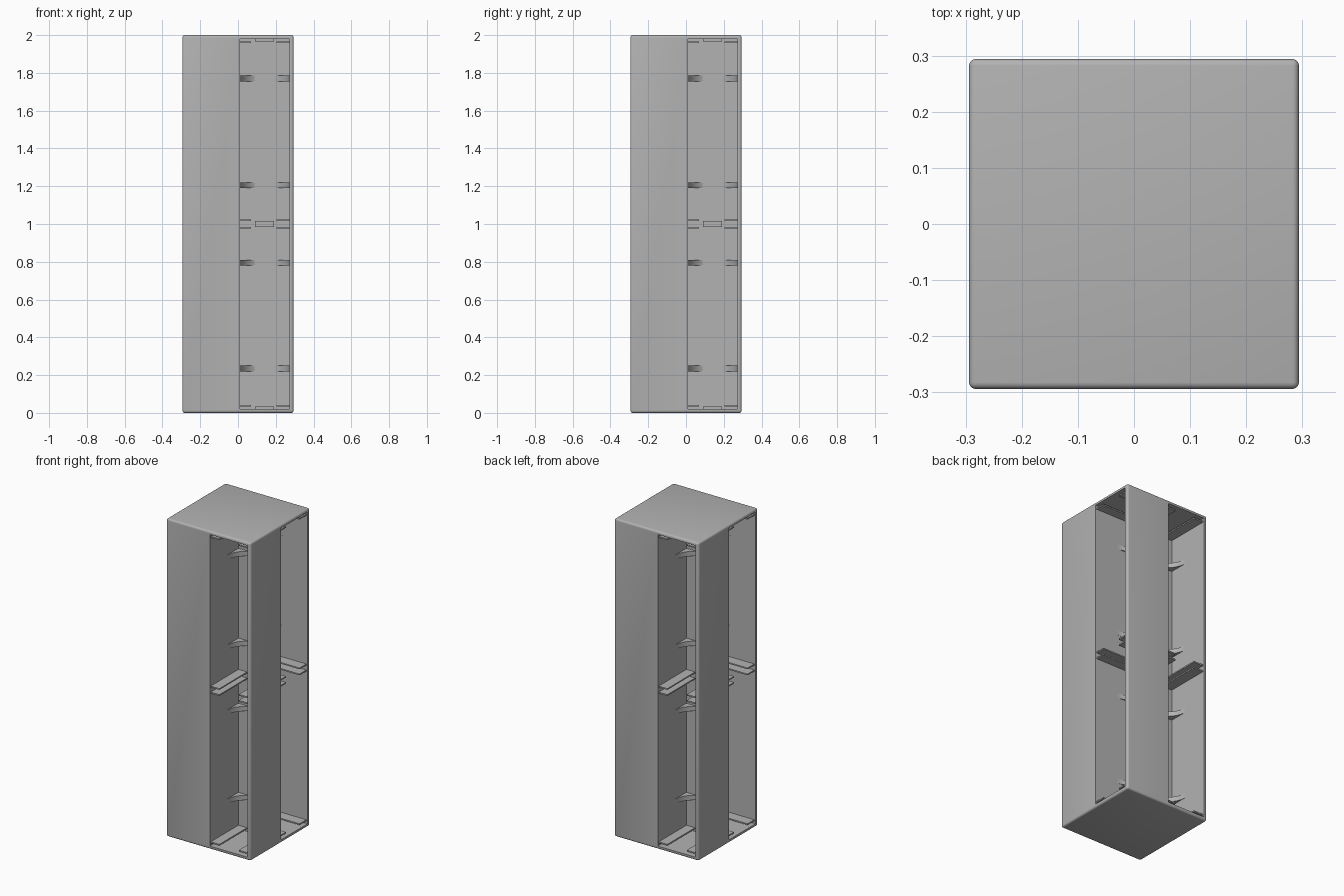
import bpy, bmesh
from math import pi, cos, sin, asin
from mathutils import Matrix

cube = bpy.data.objects.get("Cube")
if cube:
    bpy.data.objects.remove(cube, do_unlink=True)

HALF, HEIGHT = 0.294, 2.0      # outer shell
IN, OUT = 0.01, 0.272          # compartment side limits
WALL = 0.02                    # top and bottom plates

grey = bpy.data.materials.new("plain_grey")
grey.use_nodes = True
colour = (0.45, 0.45, 0.45, 1)
grey.diffuse_color = colour
grey.node_tree.nodes["Principled BSDF"].inputs["Base Color"].default_value = colour


def finish(name, bm):
    bmesh.ops.recalc_face_normals(bm, faces=bm.faces)
    mesh = bpy.data.meshes.new(name)
    bm.to_mesh(mesh)
    bm.free()
    mesh.materials.append(grey)
    obj = bpy.data.objects.new(name, mesh)
    bpy.context.collection.objects.link(obj)
    return obj


def add_box(bm, low, high):
    size = [b - a for a, b in zip(low, high)]
    mid = [(a + b) / 2 for a, b in zip(low, high)]
    bmesh.ops.create_cube(bm, size=1, matrix=Matrix.Translation(mid) @ Matrix.Diagonal((*size, 1)))


def add_prism(bm, outline, z0, z1):
    face = bm.faces.new([bm.verts.new((x, y, z0)) for x, y in outline])
    top = bmesh.ops.extrude_face_region(bm, geom=[face])["geom"]
    verts = [v for v in top if isinstance(v, bmesh.types.BMVert)]
    bmesh.ops.translate(bm, verts=verts, vec=(0, 0, z1 - z0))


def around(build):
    """Repeat a compartment's geometry in all four quadrants."""
    bm = bmesh.new()
    build(bm)
    source = list(bm.verts) + list(bm.edges) + list(bm.faces)
    for k in (1, 2, 3):
        copy = bmesh.ops.duplicate(bm, geom=source)["geom"]
        verts = [v for v in copy if isinstance(v, bmesh.types.BMVert)]
        bmesh.ops.rotate(bm, verts=verts, matrix=Matrix.Rotation(k * pi / 2, 3, "Z"))
    return bm


def shade(obj):
    bpy.ops.object.select_all(action="DESELECT")
    obj.select_set(True)
    bpy.context.view_layer.objects.active = obj
    bpy.ops.object.shade_smooth_by_angle(angle=pi / 6)


# Rounded tower shell with four tall compartments cut in a pinwheel
bm = bmesh.new()
add_box(bm, (-HALF, -HALF, 0), (HALF, HALF, HEIGHT))
bmesh.ops.bevel(bm, geom=list(bm.edges), offset=0.012, segments=4, profile=0.5, affect="EDGES")
shell = finish("tower_shell", bm)
cutter = finish("compartment_cutter", around(
    lambda b: add_box(b, (IN, -HALF - 0.1, WALL), (OUT, -IN, HEIGHT - WALL))))
cutter.hide_render = True
cutter.hide_set(True)
cut = shell.modifiers.new("compartments", "BOOLEAN")
cut.operation, cut.solver, cut.object = "DIFFERENCE", "EXACT", cutter
bpy.context.view_layer.objects.active = shell
bpy.ops.object.modifier_apply(modifier=cut.name)
bpy.data.objects.remove(cutter, do_unlink=True)
shade(shell)


# Shelf rails along both sides of every compartment
def rails(bm):
    for z in (0.035, 0.977, 1.015, 1.957):
        for x0, x1 in ((IN, 0.07), (0.205, OUT)):
            add_box(bm, (x0, -0.285, z), (x1, -IN, z + 0.008))


finish("shelf_rails", around(rails))


# Shelf stops on the rear partition
def stops(bm):
    for z0, z1 in ((WALL, 0.035), (0.985, 1.015), (1.965, HEIGHT - WALL)):
        add_box(bm, (0.09, -0.02, z0), (0.19, -IN, z1))


finish("shelf_stops", around(stops))


# Concave cradles in the two rear corners of every compartment
def cradles(bm):
    mid, radius = (IN + OUT) / 2, (OUT - IN) / 2
    depth = 0.12
    end = asin(depth / radius)
    for side in (-1, 1):
        arc = [(mid + side * radius * cos(end * i / 12),
                -IN - depth + radius * sin(end * i / 12)) for i in range(13)]
        outline = arc + [(mid + side * radius, -IN)]
        for z in (0.235, 0.795, 1.205, 1.77):
            add_prism(bm, outline, z - 0.015, z + 0.015)


shade(finish("corner_cradles", around(cradles)))
